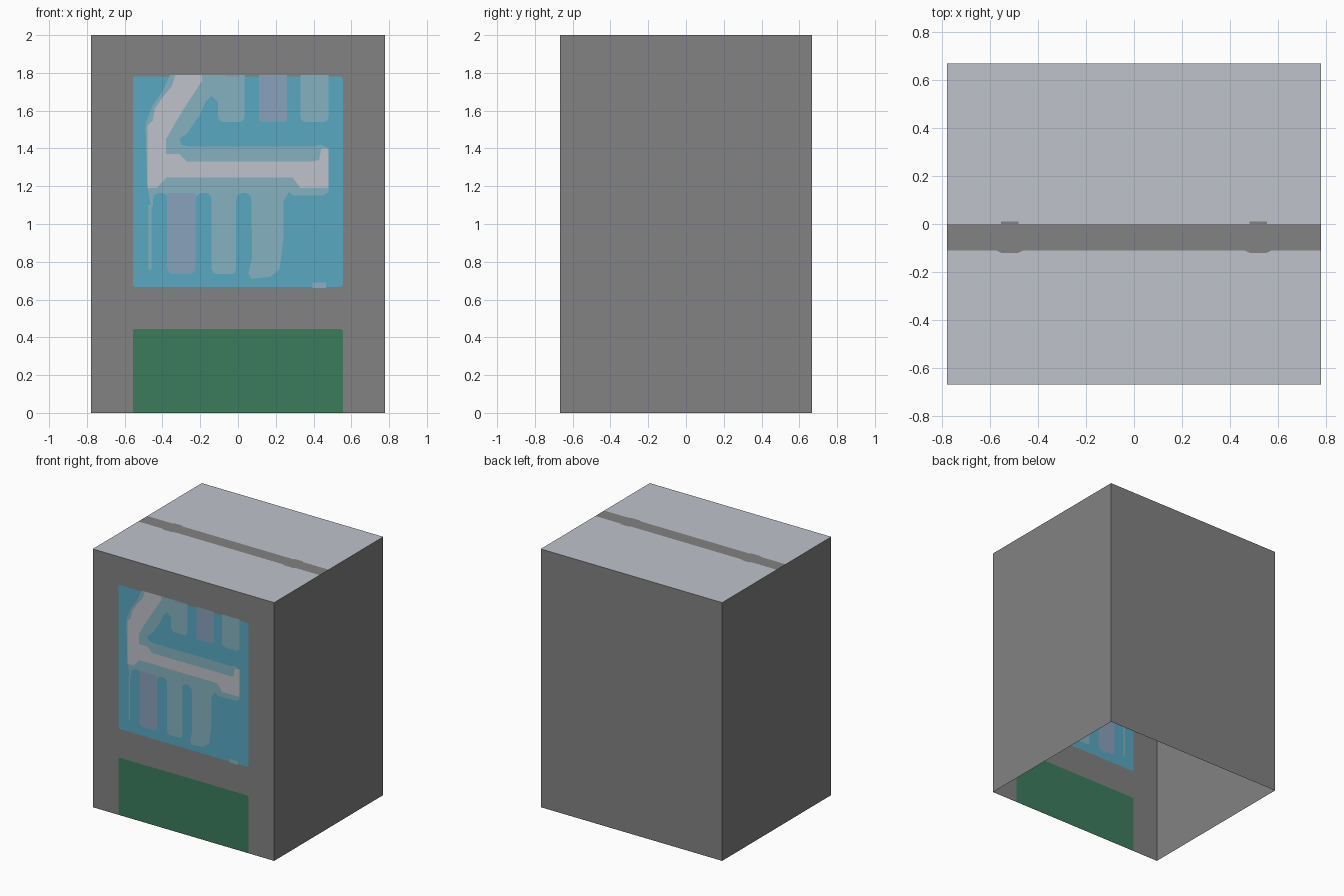
import bpy, bmesh
from math import cos, sin, pi
from mathutils import Vector, Matrix
from mathutils.geometry import delaunay_2d_cdt

cube = bpy.data.objects.get("Cube")
if cube:
    bpy.data.objects.remove(cube)

W, D, H = 0.777, 0.667, 2.0   # half width, half depth, height


def material(name, *rgb):
    mat = bpy.data.materials.new(name)
    mat.use_nodes = True
    mat.diffuse_color = (*rgb, 1)
    mat.node_tree.nodes["Principled BSDF"].inputs["Base Color"].default_value = (*rgb, 1)
    return mat


GREY = material("casing grey", .223, .223, .228)
PALE = material("pale grey", .527, .54, .6)
BLUE = material("window blue", .098, .392, .539)
TEAL = material("soft teal", .235, .445, .527)
LILAC = material("soft lilac", .25, .361, .503)
GREEN = material("hatch green", .045, .202, .107)


def inside(p, loop):
    """Even-odd test of a point against an outline."""
    hit = False
    for a, b in zip(loop, loop[1:] + loop[:1]):
        if (a[1] > p.y) != (b[1] > p.y):
            if p.x < a[0] + (p.y - a[1]) * (b[0] - a[0]) / (b[1] - a[1]):
                hit = not hit
    return hit


def bar(left, right, low, high, r_low=0.03, r_high=0.0):
    """Upright rectangle with rounded lower and upper corners."""
    loop = []
    corners = [(right, high, -1, -1, r_high, 0), (left, high, 1, -1, r_high, 1),
               (left, low, 1, 1, r_low, 2), (right, low, -1, 1, r_low, 3)]
    for x, y, sx, sy, r, quarter in corners:
        for i in range(4 if r else 1):
            a = (quarter + i / 3) * pi / 2
            loop.append((x + sx * r + r * cos(a), y + sy * r + r * sin(a)) if r else (x, y))
    return loop


def panel(name, outline, base, place, shapes=()):
    """Flat sheet with coloured shapes cut into it, later shapes on top."""
    loops = [(outline, base), *shapes]
    points, edges = [], []
    for loop, _ in loops:
        start, n = len(points), len(loop)
        points += [Vector(p) for p in loop]
        edges += [(start + i, start + (i + 1) % n) for i in range(n)]
    verts, _, faces, *_ = delaunay_2d_cdt(points, edges, [], 0, 1e-5)
    mats = list(dict.fromkeys(mat for _, mat in loops))
    bm = bmesh.new()
    bv = [bm.verts.new((v.x, v.y, 0)) for v in verts]
    for f in faces:
        face = bm.faces.new([bv[i] for i in f])
        mid = sum((verts[i] for i in f), Vector((0, 0))) / len(f)
        face.material_index = mats.index([m for lp, m in loops if lp is outline or inside(mid, lp)][-1])
    bmesh.ops.dissolve_limit(bm, angle_limit=0.01, verts=bm.verts, edges=bm.edges, delimit={'MATERIAL'})
    bm.transform(place)
    mesh = bpy.data.meshes.new(name)
    bm.to_mesh(mesh)
    bm.free()
    for mat in mats:
        mesh.materials.append(mat)
    obj = bpy.data.objects.new(name, mesh)
    bpy.context.collection.objects.link(obj)


def wall(turn, distance):
    """Stand a sheet upright, facing the front, then turn it about z."""
    return (Matrix.Rotation(turn, 4, 'Z') @ Matrix.Translation((0, -distance, 0))
            @ Matrix.Rotation(pi / 2, 4, 'X'))


# Painted window: teal blurred edge, pale rail with a bent end
TOP = 1.79
teal_edge = [(-.36, TOP), (-.1, TOP), (-.1, 1.64), (-.14, 1.68), (-.17, 1.65), (-.2, 1.58),
             (-.27, 1.48), (-.31, 1.45), (-.3, 1.42), (-.26, 1.41), (.4, 1.41), (.44, 1.42),
             (.48, 1.4), (.48, 1.17), (.45, 1.15), (.29, 1.15), (.27, 1.17), (.24, 1.12),
             (-.37, 1.12), (-.46, 1.09), (-.48, 1.2), (-.49, 1.53), (-.45, 1.63), (-.4, 1.7)]
pale_rail = [(-.33, TOP), (-.19, TOP), (-.19, 1.76), (-.28, 1.62), (-.33, 1.54), (-.38, 1.45),
             (-.38, 1.37), (-.31, 1.37), (-.27, 1.33), (.39, 1.33), (.43, 1.34), (.44, 1.4),
             (.48, 1.4), (.48, 1.19), (.33, 1.19), (.29, 1.245), (-.38, 1.245), (-.43, 1.19),
             (-.48, 1.19), (-.48, 1.52), (-.45, 1.55), (-.44, 1.61), (-.4, 1.67), (-.35, 1.73)]
bent_bar = [(.07, 1.16), (.24, 1.16), (.24, .92), (.22, .76), (.17, .72), (.07, .71),
            (.055, .74), (.075, .82)]
front_shapes = [
    (bar(-.557, .555, .667, 1.782, .015, .015), BLUE),
    (bar(-.557, .555, 0, .445, 0, .015), GREEN),
    (teal_edge, TEAL),
    (bar(-.105, .035, 1.54, TOP), TEAL),
    (bar(.33, .48, 1.54, TOP), TEAL),
    (bar(-.14, -.01, .735, 1.15), TEAL),
    (bent_bar, TEAL),
    (bar(-.473, -.458, .76, 1.1, 0), TEAL),
    (bar(.395, .465, .66, .69, 0), TEAL),
    # rounded gaps between the lower bars
    (bar(-.45, -.37, 1.05, 1.165, 0, .035), BLUE),
    (bar(-.225, -.14, 1.05, 1.165, 0, .035), BLUE),
    (bar(-.01, .07, 1.05, 1.165, 0, .035), BLUE),
    (bar(-.375, -.225, .735, 1.165), LILAC),
    (bar(.11, .26, 1.54, TOP, .015), LILAC),
    (bar(-.07, .01, 1.777, TOP, 0), LILAC),
    (pale_rail, PALE),
]
panel("front_panel", bar(-W, W, 0, H, 0), GREY, wall(0, D), front_shapes)

# Plain back and sides; the underside stays open
panel("back_panel", bar(-W, W, 0, H, 0), GREY, wall(pi, D))
for name, turn in (("left_side", pi / 2), ("right_side", -pi / 2)):
    panel(name, bar(-D, D, 0, H, 0), GREY, wall(turn, W))

# Pale roof with a dark seam that widens at two spots
seam = [(bar(-W, W, -.11, 0, 0), GREY)]
for side in (-1, 1):
    x = side * .517
    seam.append(([(x - .055, -.11), (x - .035, -.12), (x + .035, -.12), (x + .055, -.11),
                  (x + .037, 0), (x + .037, .01), (x - .037, .01), (x - .037, 0)], GREY))
panel("roof", bar(-W, W, -D, D, 0), PALE, Matrix.Translation((0, 0, H)), seam)
